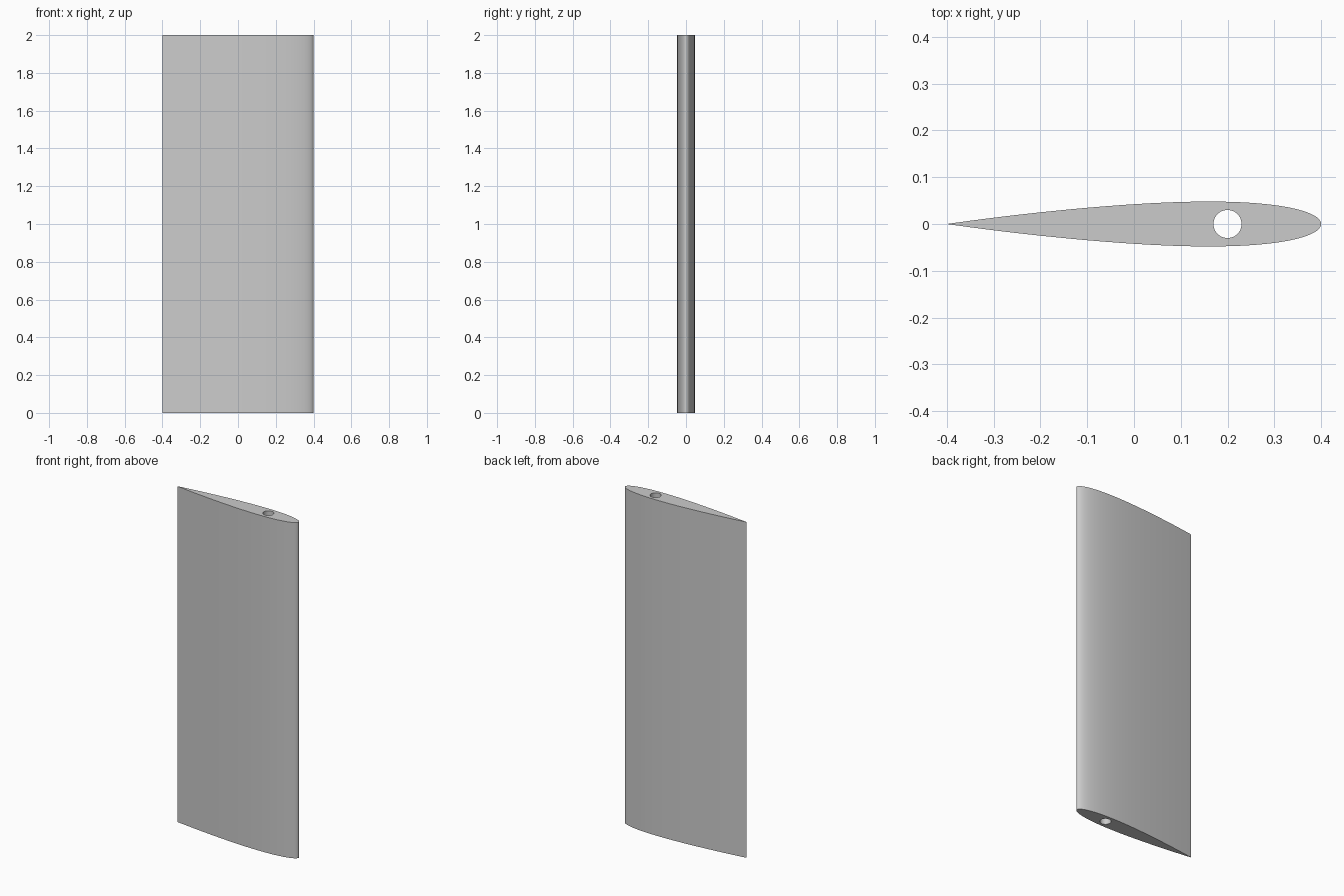
import bpy, bmesh
from math import pi, cos, sin, sqrt, radians
from mathutils import Vector

cube = bpy.data.objects.get("Cube")
if cube:
    bpy.data.objects.remove(cube, do_unlink=True)

CHORD, SPAN, THICKNESS = 0.8, 2.0, 0.12
HOLE_X, HOLE_RADIUS = 0.2, 0.03
STEPS = 64


def half_thickness(t):
    """Symmetric wing section with a closed trailing edge; t runs nose to tail."""
    return 5 * THICKNESS * CHORD * (0.2969 * sqrt(t) - 0.126 * t - 0.3516 * t**2
                                    + 0.2843 * t**3 - 0.1036 * t**4)


def add_loop(bm, points):
    verts = [bm.verts.new((x, y, 0)) for x, y in points]
    return [bm.edges.new((a, b)) for a, b in zip(verts, verts[1:] + verts[:1])]


# Section outline: points crowd towards the nose (+x) and tail (-x)
stations = [(1 - cos(pi * i / STEPS)) / 2 for i in range(STEPS + 1)]
upper = [(CHORD / 2 - CHORD * t, half_thickness(t)) for t in stations]
upper[-1] = (-CHORD / 2, 0)
lower = [(x, -y) for x, y in upper[-2:0:-1]]

# Round spar hole
hole = [(HOLE_X + HOLE_RADIUS * cos(2 * pi * i / 48),
         HOLE_RADIUS * sin(2 * pi * i / 48)) for i in range(48)]

# Fill between the loops and extrude along the span
bm = bmesh.new()
edges = add_loop(bm, upper + lower) + add_loop(bm, hole)
bmesh.ops.triangle_fill(bm, edges=edges, use_beauty=True, normal=Vector((0, 0, 1)))
extruded = bmesh.ops.extrude_face_region(bm, geom=bm.faces[:], use_keep_orig=True)
top = [g for g in extruded["geom"] if isinstance(g, bmesh.types.BMVert)]
bmesh.ops.translate(bm, verts=top, vec=(0, 0, SPAN))
bmesh.ops.recalc_face_normals(bm, faces=bm.faces[:])

mesh = bpy.data.meshes.new("wing_section")
bm.to_mesh(mesh)
bm.free()
wing = bpy.data.objects.new("wing_section", mesh)
bpy.context.collection.objects.link(wing)

# Plain grey finish
grey = bpy.data.materials.new("light_grey")
grey.use_nodes = True
colour = (0.6, 0.6, 0.6, 1)
grey.diffuse_color = colour
grey.node_tree.nodes["Principled BSDF"].inputs["Base Color"].default_value = colour
mesh.materials.append(grey)

# Smooth skin, crisp ends and tail
bpy.ops.object.select_all(action="DESELECT")
wing.select_set(True)
bpy.context.view_layer.objects.active = wing
bpy.ops.object.shade_smooth_by_angle(angle=radians(40))
